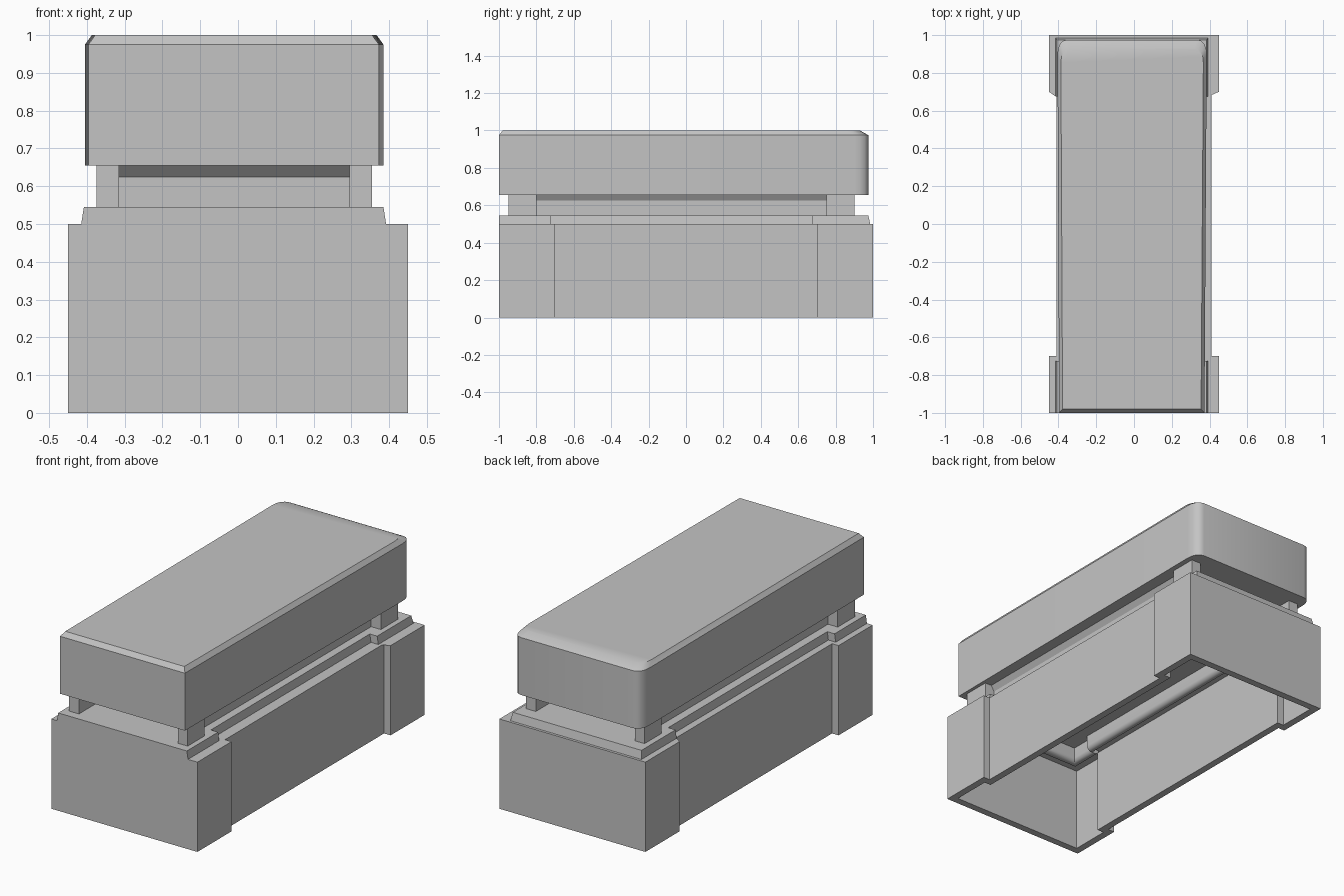
import bpy, bmesh, math

old = bpy.data.objects.get("Cube")
if old:
    bpy.data.objects.remove(old, do_unlink=True)

grey = bpy.data.materials.new("plain_grey")
grey.use_nodes = True
colour = (0.55, 0.55, 0.55, 1)
grey.diffuse_color = colour
grey.node_tree.nodes["Principled BSDF"].inputs["Base Color"].default_value = colour


def loft(name, rings, smooth=False):
    """Skin a stack of matching outlines and cap both ends."""
    bm = bmesh.new()
    loops = [[bm.verts.new(p) for p in ring] for ring in rings]
    for a, b in zip(loops, loops[1:]):
        for i in range(len(a)):
            j = (i + 1) % len(a)
            bm.faces.new((a[i], a[j], b[j], b[i]))
    bm.faces.new(loops[0])
    bm.faces.new(loops[-1])
    bmesh.ops.recalc_face_normals(bm, faces=bm.faces)
    mesh = bpy.data.meshes.new(name)
    bm.to_mesh(mesh)
    bm.free()
    obj = bpy.data.objects.new(name, mesh)
    bpy.context.collection.objects.link(obj)
    mesh.materials.append(grey)
    if smooth:
        bpy.ops.object.select_all(action='DESELECT')
        obj.select_set(True)
        bpy.context.view_layer.objects.active = obj
        bpy.ops.object.shade_smooth_by_angle(angle=math.radians(35))
    return obj


def rect(x0, x1, y0, y1, z):
    return [(x0, y0, z), (x1, y0, z), (x1, y1, z), (x0, y1, z)]


def waisted(x0, x1, y0, y1, n0, n1, inset, z):
    """Rectangle whose long sides are set back between n0 and n1."""
    a, b = x0 + inset, x1 - inset
    return [(x, y, z) for x, y in (
        (x0, y0), (x1, y0), (x1, n0), (b, n0), (b, n1), (x1, n1),
        (x1, y1), (x0, y1), (x0, n1), (a, n1), (a, n0), (x0, n0))]


def even(x, y, n, inset, z):
    return waisted(-x, x, -y, y, -n, n, inset, z)


# Hollow base: pocket, rounded ledge, inner walls, rim, outer walls, step
lip = []
for k in range(7):
    t = math.pi * k / 6
    r = 0.025
    shift = r * (1 - math.cos(t))
    lip.append(even(0.31 + shift, 0.86 + shift, 0.72, 0.03,
                    0.47 - r * math.sin(t)))
loft("base", [even(0.31, 0.86, 0.72, 0.03, 0.53)] + lip + [
    even(0.41, 0.96, 0.74, 0.04, 0.47),
    even(0.41, 0.96, 0.74, 0.04, 0),
    even(0.45, 1.0, 0.7, 0.04, 0),
    even(0.45, 1.0, 0.7, 0.04, 0.5),
    waisted(-0.415, 0.392, -1.0, 0.985, -0.725, 0.675, 0.045, 0.5),
    waisted(-0.408, 0.385, -1.0, 0.975, -0.725, 0.675, 0.045, 0.545),
], smooth=True)

# Recessed core with a flared collar under the lid
core = (-0.315, 0.295, -0.8, 0.75)
loft("core", [rect(*core, 0.54), rect(*core, 0.625),
              rect(-0.335, 0.315, -0.83, 0.78, 0.656)])

# Four corner posts
for side, x in (("right", -0.375), ("left", 0.295)):
    for end, y in (("front", -0.95), ("back", 0.75)):
        loft(f"post_{end}_{side}", [rect(x, x + 0.06, y, y + 0.15, z)
                                    for z in (0.54, 0.66)])


def lid_ring(ix, front, back, z):
    """Slightly tapered outline with rounded back corners."""
    x0, x1 = -0.405 + ix, 0.385 - ix
    y0, y1 = -1.0 + front, 0.975 - back
    pts = [(x0 + 0.009, y0), (x1 - 0.012, y0), (x1, y1 - 0.075)]
    arc = [(0.003, 0.045), (0.014, 0.02), (0.03, 0.005), (0.05, 0)]
    pts += [(x1 - dx, y1 - dy) for dx, dy in arc]
    pts += [(x0 + dx, y1 - dy) for dx, dy in reversed(arc)]
    pts.append((x0, y1 - 0.075))
    return [(x, y, z) for x, y in pts]


# Lid with chamfered top edges
loft("lid", [lid_ring(0, 0, 0, 0.655), lid_ring(0, 0, 0, 0.975),
             lid_ring(0.018, 0.02, 0.045, 1.0)], smooth=True)
